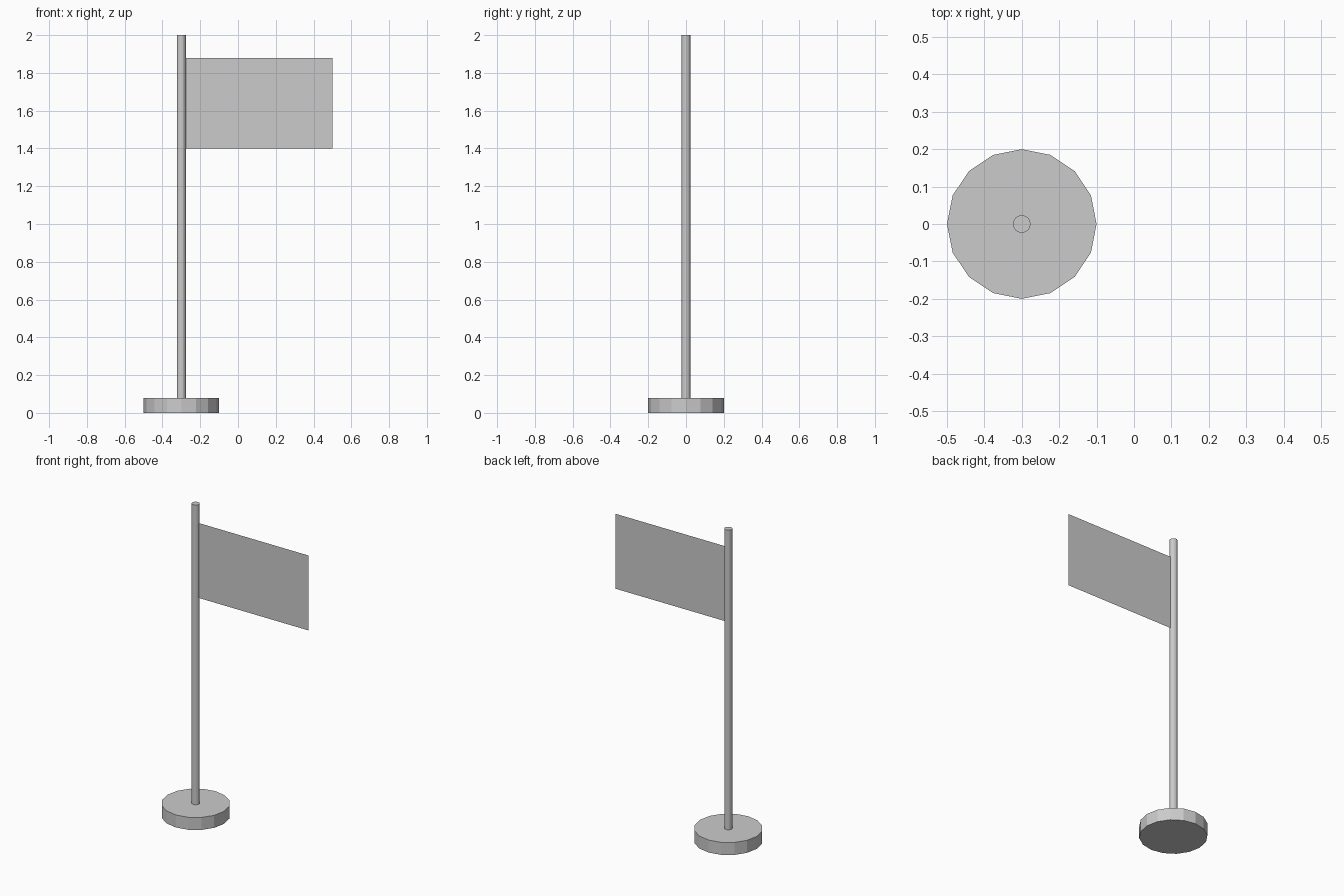
import bpy

if "Cube" in bpy.data.objects:
    bpy.data.objects.remove(bpy.data.objects["Cube"])

X = -0.3  # pole axis

grey = bpy.data.materials.new("light grey")
grey.diffuse_color = (0.6, 0.6, 0.6, 1)
grey.use_nodes = True
grey.node_tree.nodes["Principled BSDF"].inputs["Base Color"].default_value = grey.diffuse_color


def finish(name):
    obj = bpy.context.object
    obj.name = name
    obj.data.materials.append(grey)
    return obj


def cylinder(name, radius, z0, z1, sides=16):
    bpy.ops.mesh.primitive_cylinder_add(
        vertices=sides, radius=radius, depth=z1 - z0,
        location=(X, 0, (z0 + z1) / 2))
    return finish(name)


# Round low-poly foot and the thin pole standing on it
cylinder("base", 0.2, 0.0, 0.08)
cylinder("pole", 0.0235, 0.08, 2.0)

# Flag: a single flat sheet reaching out from the pole
x0, x1, z0, z1 = -0.28, 0.5, 1.4, 1.88
mesh = bpy.data.meshes.new("flag")
mesh.from_pydata([(x0, 0, z0), (x1, 0, z0), (x1, 0, z1), (x0, 0, z1)],
                 [], [(0, 1, 2, 3)])
mesh.materials.append(grey)
bpy.context.collection.objects.link(bpy.data.objects.new("flag", mesh))
